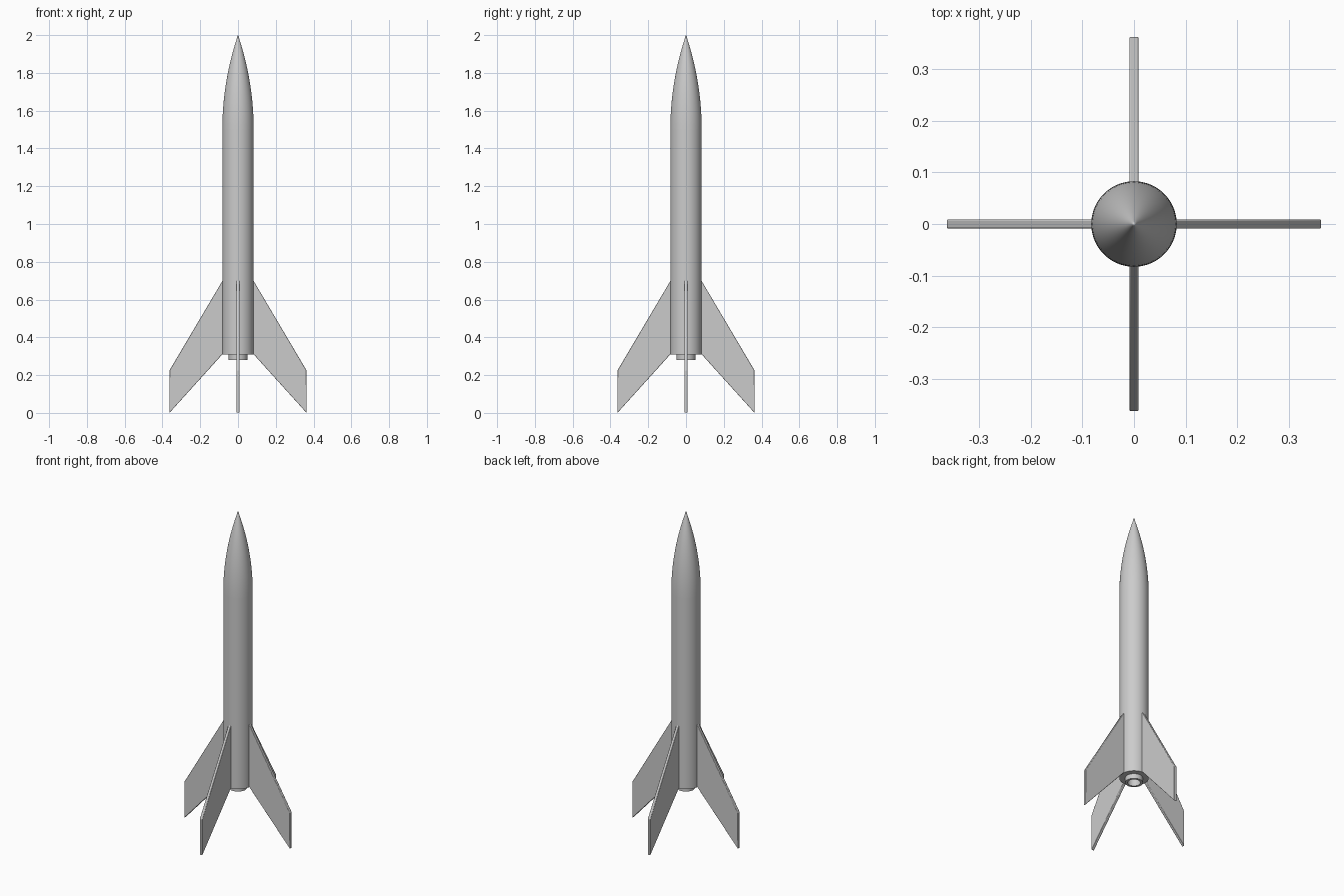
import bpy, bmesh, math
from mathutils import Matrix

cube = bpy.data.objects.get("Cube")
if cube:
    bpy.data.objects.remove(cube, do_unlink=True)

grey = bpy.data.materials.new("light grey")
grey.use_nodes = True
grey.diffuse_color = (0.6, 0.6, 0.6, 1)
grey.node_tree.nodes["Principled BSDF"].inputs["Base Color"].default_value = (0.6, 0.6, 0.6, 1)


def finish(name, bm):
    """Turn a bmesh into a named grey object with sharp edges kept."""
    bmesh.ops.recalc_face_normals(bm, faces=bm.faces)
    mesh = bpy.data.meshes.new(name)
    bm.to_mesh(mesh)
    bm.free()
    obj = bpy.data.objects.new(name, mesh)
    bpy.context.collection.objects.link(obj)
    mesh.materials.append(grey)
    bpy.ops.object.select_all(action='DESELECT')
    obj.select_set(True)
    bpy.context.view_layer.objects.active = obj
    bpy.ops.object.shade_smooth_by_angle(angle=math.radians(30))
    return obj


def lathe(name, profile, steps=64):
    """Spin (radius, height) points around the z axis."""
    bm = bmesh.new()
    verts = [bm.verts.new((r, 0, z)) for r, z in profile]
    edges = [bm.edges.new(pair) for pair in zip(verts, verts[1:])]
    bmesh.ops.spin(bm, geom=verts + edges, cent=(0, 0, 0), axis=(0, 0, 1),
                   angle=math.tau, steps=steps, use_duplicate=False)
    bmesh.ops.remove_doubles(bm, verts=bm.verts, dist=0.0001)
    return finish(name, bm)


RADIUS, BASE, SHOULDER, TIP = 0.083, 0.31, 1.5, 2.0

# Body tube with an annular base
lathe("body_tube", [(0.04, BASE), (RADIUS, BASE), (RADIUS, SHOULDER), (0, SHOULDER)])

# Ogive nose cone with a slightly blunt tip
length = TIP - SHOULDER
arc = (RADIUS ** 2 + length ** 2) / (2 * RADIUS)
nose = [(0, SHOULDER), (RADIUS, SHOULDER)]
for i in range(1, 20):
    h = length * i / 20
    nose.append((math.sqrt(arc ** 2 - h ** 2) + RADIUS - arc, SHOULDER + h))
nose += [(0.004, TIP - 0.008), (0, TIP)]
lathe("nose_cone", nose)

# Hollow motor tube
lathe("motor_tube", [(0.05, BASE + 0.02), (0.05, 0.28), (0.036, 0.28),
                     (0.036, 0.4), (0, 0.4)])

# Four swept fins
outline = [(0.07, 0.72), (0.363, 0.225), (0.363, 0), (0.07, 0.324)]
THICK = 0.018
for k, side in enumerate(("left", "back", "right", "front")):
    bm = bmesh.new()
    face = bm.faces.new([bm.verts.new((x, -THICK / 2, z)) for x, z in outline])
    out = bmesh.ops.extrude_face_region(bm, geom=[face])
    new = [g for g in out["geom"] if isinstance(g, bmesh.types.BMVert)]
    bmesh.ops.translate(bm, verts=new, vec=(0, THICK, 0))
    bmesh.ops.rotate(bm, verts=bm.verts, cent=(0, 0, 0),
                     matrix=Matrix.Rotation(k * math.pi / 2, 3, 'Z'))
    fin = finish(side + "_fin", bm)
    bevel = fin.modifiers.new("soft edges", 'BEVEL')
    bevel.width = 0.003
    bevel.segments = 2
